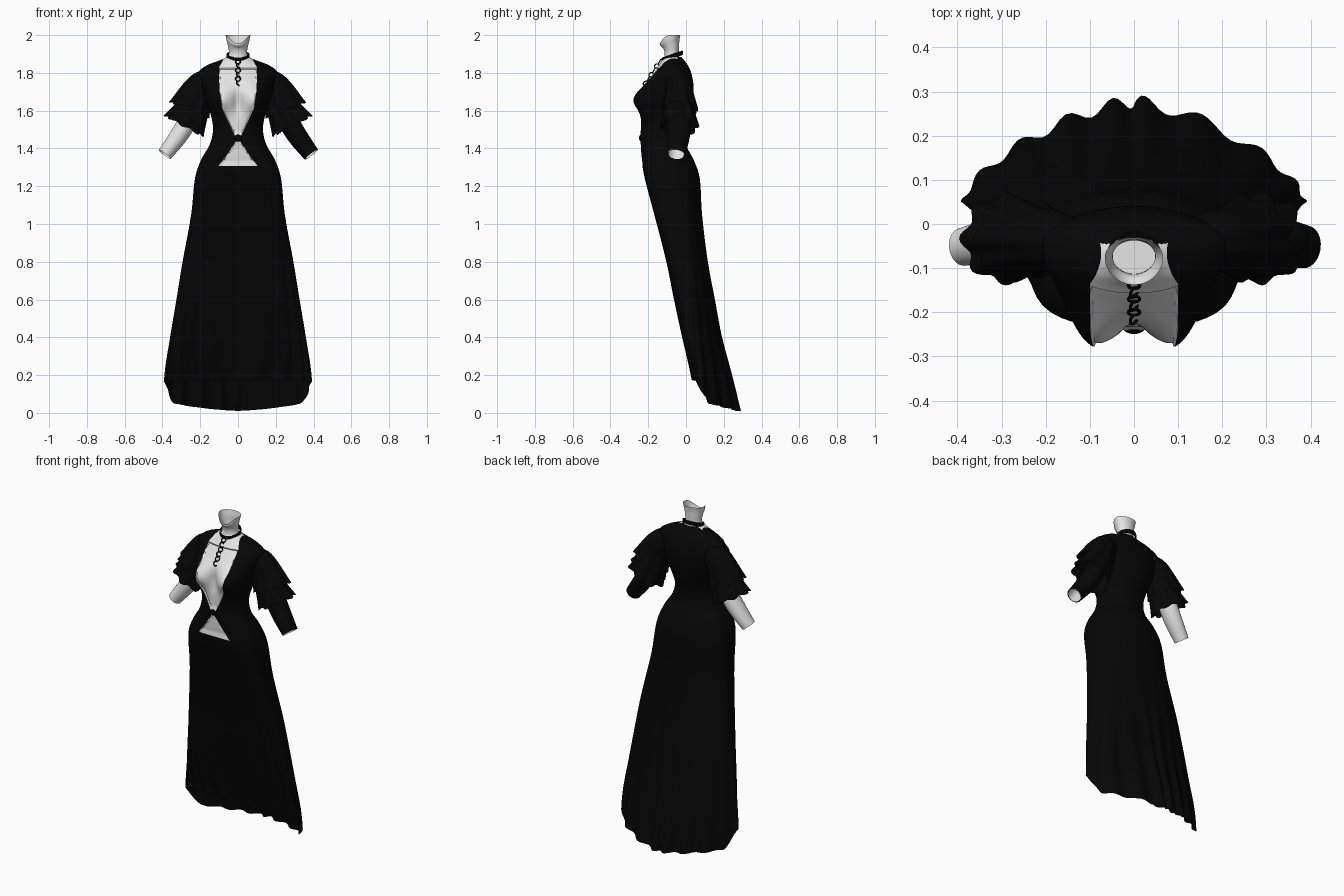
import bpy, bmesh, math
from mathutils import Vector

if "Cube" in bpy.data.objects:
    bpy.data.objects.remove(bpy.data.objects["Cube"])

def material(name, v):
    m = bpy.data.materials.new(name)
    m.diffuse_color = (v, v, v, 1)
    m.use_nodes = True
    m.node_tree.nodes["Principled BSDF"].inputs["Base Color"].default_value = m.diffuse_color
    return m

BLACK = material("black cloth", 0.0018)
SKIN = material("pale skin", 0.78)

def finish(name, bm, mats, angle=50):
    bmesh.ops.recalc_face_normals(bm, faces=bm.faces[:])
    me = bpy.data.meshes.new(name)
    bm.to_mesh(me)
    bm.free()
    ob = bpy.data.objects.new(name, me)
    bpy.context.collection.objects.link(ob)
    for m in mats:
        me.materials.append(m)
    bpy.ops.object.select_all(action='DESELECT')
    ob.select_set(True)
    bpy.context.view_layer.objects.active = ob
    bpy.ops.object.shade_smooth_by_angle(angle=math.radians(angle))
    return ob

def spline(rows, steps):
    # Catmull-Rom interpolation through the given rows
    out = []
    for i in range(len(rows) - 1):
        p = [rows[max(0, min(len(rows) - 1, i + k))] for k in (-1, 0, 1, 2)]
        for s in range(steps):
            t = s / steps
            out.append([b + 0.5 * t * (c - a + t * (2*a - 5*b + 4*c - d + t * (3*(b - c) + d - a)))
                        for a, b, c, d in zip(*p)])
    return out + [list(rows[-1])]

def skin_rings(rings):
    bm = bmesh.new()
    vs = [[bm.verts.new(p) for p in r] for r in rings]
    n = len(rings[0])
    for a, b in zip(vs, vs[1:]):
        for i in range(n):
            j = (i + 1) % n
            bm.faces.new((a[i], a[j], b[j], b[i]))
    return bm

def ring_point(row, a):
    # row: z, half width, front y, back y, y of widest point, front and back squareness
    z, rx, yf, yb, yc, nf, nb = row
    c, s = math.cos(a), math.sin(a)
    e = 2 / (nb if s > 0 else nf)
    x = rx * math.copysign(abs(c) ** e, c)
    y = yc + math.copysign(abs(s) ** e, s) * ((yb - yc) if s > 0 else (yc - yf))
    return Vector((x, y, z))

def loft(rows, n, shape, steps=4):
    rows = [tuple(r) + (2, 2) if len(r) == 5 else r for r in rows]
    angles = [math.tau * (i + 0.5) / n for i in range(n)]
    return skin_rings([[shape(ring_point(r, a), a) for a in angles] for r in spline(rows, steps)])

def tube(path, n, wave=0, count=9, steps=4, flat=1.0):
    # path row: x, y, z, radius; wave grows toward the end
    pts = spline(path, steps)
    rings = []
    for k, (x, y, z, r) in enumerate(pts):
        a, b = pts[max(0, k - 1)], pts[min(len(pts) - 1, k + 1)]
        t = Vector((b[0] - a[0], b[1] - a[1], b[2] - a[2])).normalized()
        u = Vector((0, 1, 0)).cross(t).normalized()
        v = t.cross(u)
        w = wave * (k / (len(pts) - 1)) ** 2
        ring = []
        for i in range(n):
            g = math.tau * i / n
            q = r + w * math.cos(count * g)
            ring.append(Vector((x, y, z)) + u * q * math.cos(g) + v * q * flat * math.sin(g)
                        + t * w * 0.6 * math.sin(count * g + 1))
        rings.append(ring)
    return skin_rings(rings)

# Gown: shoulders to trailing hem
GOWN = [
    (1.885, .058, -.118, -.025, -.07, 2, 2), (1.867, .095, -.128, -.01, -.06, 2, 2),
    (1.84, .165, -.145, .01, -.05, 2, 2), (1.80, .21, -.18, .028, -.045, 2, 2),
    (1.73, .195, -.23, .04, -.05, 2.2, 2), (1.65, .17, -.245, .038, -.07, 2.5, 2),
    (1.58, .145, -.245, .02, -.09, 2.4, 2), (1.50, .132, -.242, -.003, -.11, 2.2, 2),
    (1.42, .15, -.24, .0, -.11, 2.5, 2), (1.34, .195, -.235, .04, -.09, 3.4, 2),
    (1.24, .228, -.218, .073, -.07, 4.2, 2), (1.05, .248, -.168, .085, -.04, 4.5, 2),
    (.80, .293, -.103, .115, -.0, 4.5, 1.9), (.60, .325, -.06, .15, .02, 4.2, 1.75),
    (.40, .357, -.012, .185, .035, 4, 1.6), (.20, .385, .04, .235, .05, 3, 1.5),
    (0, .39, .085, .28, .055, 2, 1.45)]
TABLE = spline(GOWN, 5)

def row_at(z):
    for a, b in zip(TABLE, TABLE[1:]):
        if b[0] <= z <= a[0]:
            t = (a[0] - z) / (a[0] - b[0])
            return [p + (q - p) * t for p, q in zip(a, b)]
    return TABLE[-1]

def hem(y):
    return .05 + (.12 - y) * 1.75 if y < .12 else .05 - (y - .12) * .26

def gown_shape(p, a):
    z = p.z
    if z < .6:
        h = .1
        for _ in range(6):
            h = .5 * h + .5 * max(.008, hem(ring_point(row_at(h), a).y))
        p = ring_point(row_at(h + z * (.6 - h) / .6), a)
    # bust and cleavage
    if p.y < -.07:
        p.y -= .05 * math.exp(-((abs(p.x) - .095) / .06) ** 2 - ((z - 1.66) / .07) ** 2)
        p.y += .02 * math.exp(-(p.x / .025) ** 2 - ((z - 1.64) / .06) ** 2)
    # gown folds
    f = max(0, 1.0 - z) ** 1.5
    k = math.cos(18 * a + math.sin(3 * a))
    p.x *= 1 + .014 * f * k
    p.y += .016 * f * k * math.sin(a)
    return p

bm = loft(GOWN, 160, gown_shape, 5)
NECKLINE = [(.068, 1.888), (.10, 1.83), (.10, 1.72), (.085, 1.61), (.016, 1.465)]
MIDRIFF = [(.006, 1.445), (.105, 1.305)]

def cut(a, b, sx):
    fs = []
    for f in bm.faces:
        c = f.calc_center_median()
        if c.y < -.03 and b[1] - .03 < c.z < a[1] + .03 and c.x * sx > -.02 * abs(sx):
            fs.append(f)
    geom = set(fs)
    for f in fs:
        geom.update(f.edges)
        geom.update(f.verts)
    no = Vector((b[1] - a[1], 0, -(b[0] - a[0]) * (sx or 1))).normalized()
    bmesh.ops.bisect_plane(bm, geom=list(geom), dist=1e-5, plane_co=(a[0] * sx, 0, a[1]), plane_no=no)

for line in (NECKLINE, MIDRIFF):
    for a, b in zip(line, line[1:]):
        for sx in (1, -1):
            cut(a, b, sx)
cut((0, 1.305), (1, 1.305), 0)

def inside(x, z, line):
    return any(b[1] <= z <= a[1] and
               abs(x) < a[0] + (b[0] - a[0]) * (a[1] - z) / (a[1] - b[1])
               for a, b in zip(line, line[1:]))

for f in bm.faces:
    c = f.calc_center_median()
    f.material_index = int(c.y < -.045 and (inside(c.x, c.z, NECKLINE) or inside(c.x, c.z, MIDRIFF)))
# Skin sits slightly behind the cloth edge
for v in bm.verts:
    if v.co.z < 1.82 and all(f.material_index == 1 for f in v.link_faces):
        v.co.y += .01
finish("gown_and_chest", bm, [BLACK, SKIN])

# Neck with a scooped open top and an inner floor
def neck_shape(p, a):
    if p.z > 1.93:
        p.z -= .045 * max(0, -math.sin(a)) ** 3 * (p.z - 1.93) / .07
    return p
bm = loft([(1.85, .07, -.125, -.03, -.07), (1.90, .049, -.113, -.037, -.072),
           (1.94, .053, -.124, -.036, -.075), (1.97, .060, -.136, -.035, -.078),
           (2.0, .066, -.138, -.03, -.075)], 40, neck_shape)
bm.verts.ensure_lookup_table()
floor = [bm.verts.new(ring_point((1.895, .049, -.113, -.037, -.072, 2, 2), math.tau * i / 40)) for i in range(40)]
bm.faces.new(floor)
finish("neck", bm, [SKIN])

# Choker band, tilted up at the back
def choker_shape(p, a):
    p.z += (p.y + .072) * .35
    return p
finish("choker", loft([(1.876, .056, -.125, -.022, -.072), (1.878, .062, -.131, -.017, -.072),
                       (1.898, .062, -.131, -.017, -.072), (1.90, .056, -.125, -.022, -.072)],
                      40, choker_shape, 1), [BLACK])

# Chain hanging from the choker
for i in range(6):
    t = i / 5
    bpy.ops.mesh.primitive_torus_add(major_radius=.013, minor_radius=.0035, major_segments=14, minor_segments=6,
                                     location=(0, -.14 - .075 * t, 1.86 - .115 * t),
                                     rotation=(math.radians(60), 0, math.radians(60 * (i % 2))))
    link = bpy.context.object
    link.name = "chain_link"
    link.data.materials.append(BLACK)
    bpy.ops.object.shade_smooth_by_angle()

# Knot joining the bodice above the midriff
bpy.ops.mesh.primitive_uv_sphere_add(segments=20, ring_count=12, radius=1, location=(0, -.237, 1.455))
knot = bpy.context.object
knot.name = "waist_knot"
knot.scale = (.024, .012, .018)
knot.data.materials.append(BLACK)
bpy.ops.object.shade_smooth_by_angle()

# Arms and layered sleeves
for s in (-1, 1):
    side = "right" if s > 0 else "left"
    arm = [(s * .20, -.03, 1.70, .05), (s * .265, -.03, 1.55, .05),
           (s * .315, -.038, 1.465, .048), (s * .388, -.052, 1.368, .039)]
    finish(side + "_arm", tube(arm, 32, flat=1.1), [SKIN])
    if s > 0:
        glove = [(x, y, z, r + .005) for x, y, z, r in arm]
        finish("glove", tube(glove, 32, flat=1.1), [BLACK])
    upper = [(s * .13, -.038, 1.745, .06), (s * .175, -.038, 1.735, .08),
             (s * .218, -.036, 1.69, .087), (s * .255, -.034, 1.605, .11)]
    finish(side + "_upper_ruffle", tube(upper, 72, .008, 9, flat=.85), [BLACK])
    lower = [(s * .18, -.04, 1.72, .07), (s * .22, -.038, 1.65, .082),
             (s * .25, -.036, 1.59, .092), (s * .287, -.034, 1.52, .112)]
    finish(side + "_lower_ruffle", tube(lower, 72, .009, 8, flat=.87), [BLACK])
